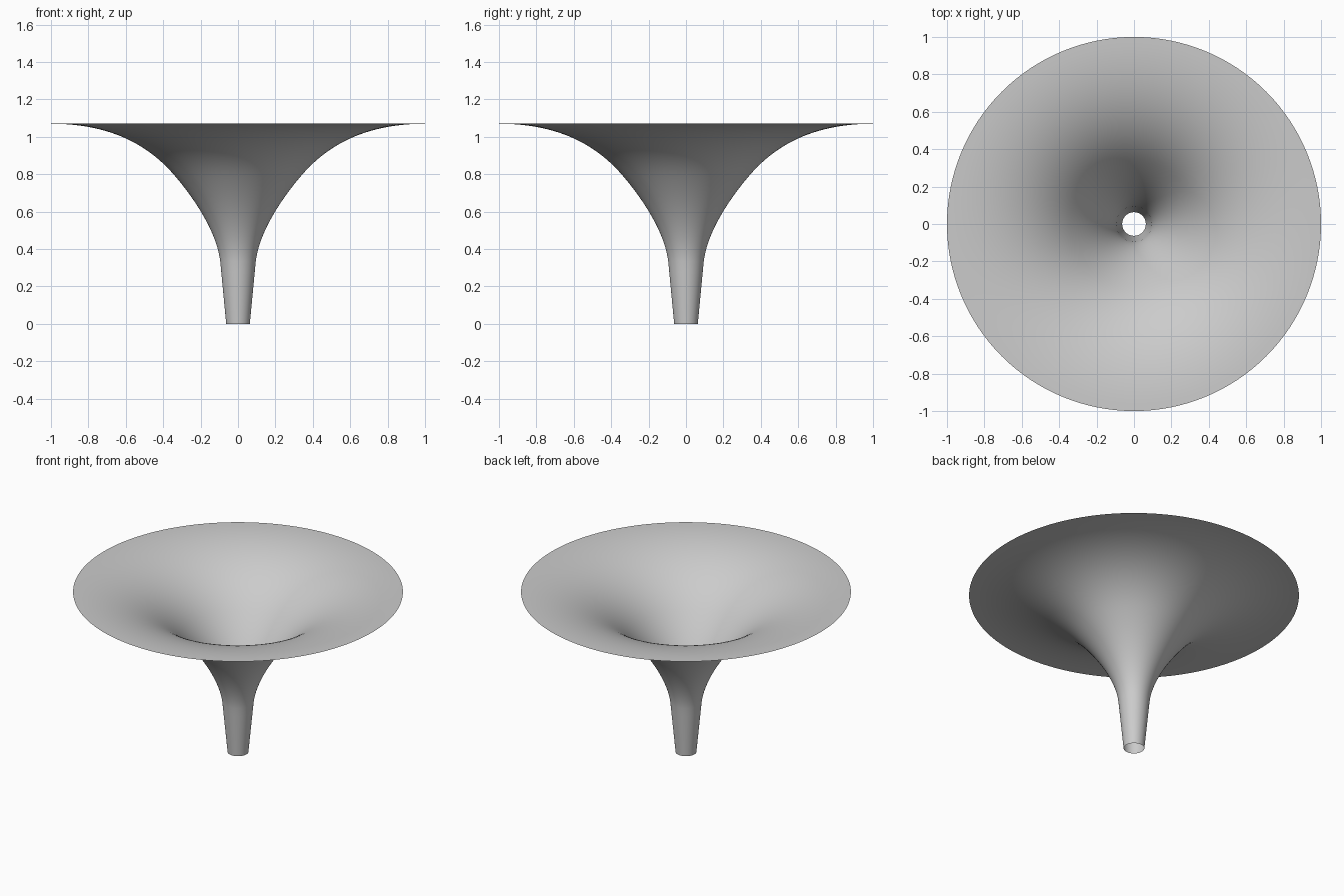
import bpy, bmesh, math
from mathutils import Vector
from mathutils.geometry import interpolate_bezier

cube = bpy.data.objects.get("Cube")
if cube:
    bpy.data.objects.remove(cube, do_unlink=True)

SIDES = 128

grey = bpy.data.materials.new("light_grey")
grey.use_nodes = True
colour = (0.6, 0.6, 0.6, 1)
grey.diffuse_color = colour
grey.node_tree.nodes["Principled BSDF"].inputs["Base Color"].default_value = colour


def bezier(points, steps):
    """Sample a cubic segment given as (radius, height) points."""
    return interpolate_bezier(*[Vector((r, 0, z)) for r, z in points], steps)


# Profile: straight tapered spout, steep throat, wide flared rim
spout = [Vector((0.063, 0, 0)).lerp(Vector((0.095, 0, 0.335)), i / 6) for i in range(6)]
throat = bezier([(0.095, 0.335), (0.115, 0.50), (0.245, 0.685), (0.345, 0.80)], 20)
flare = bezier([(0.345, 0.80), (0.48, 0.955), (0.68, 1.07), (1.0, 1.07)], 24)
profile = spout + throat + flare[1:]

# Revolve the profile into an open, single-walled funnel
bm = bmesh.new()
verts = [bm.verts.new(p) for p in profile]
edges = [bm.edges.new(pair) for pair in zip(verts, verts[1:])]
bmesh.ops.spin(bm, geom=verts + edges, cent=(0, 0, 0), axis=(0, 0, 1),
               angle=math.tau, steps=SIDES, use_merge=True)
bmesh.ops.remove_doubles(bm, verts=bm.verts, dist=0.0001)
bm.normal_update()
# Make the inner surface the front side
if sum(f.normal.z for f in bm.faces) < 0:
    bmesh.ops.reverse_faces(bm, faces=bm.faces)
for face in bm.faces:
    face.smooth = True

mesh = bpy.data.meshes.new("funnel")
bm.to_mesh(mesh)
bm.free()
mesh.materials.append(grey)
funnel = bpy.data.objects.new("funnel", mesh)
bpy.context.collection.objects.link(funnel)
